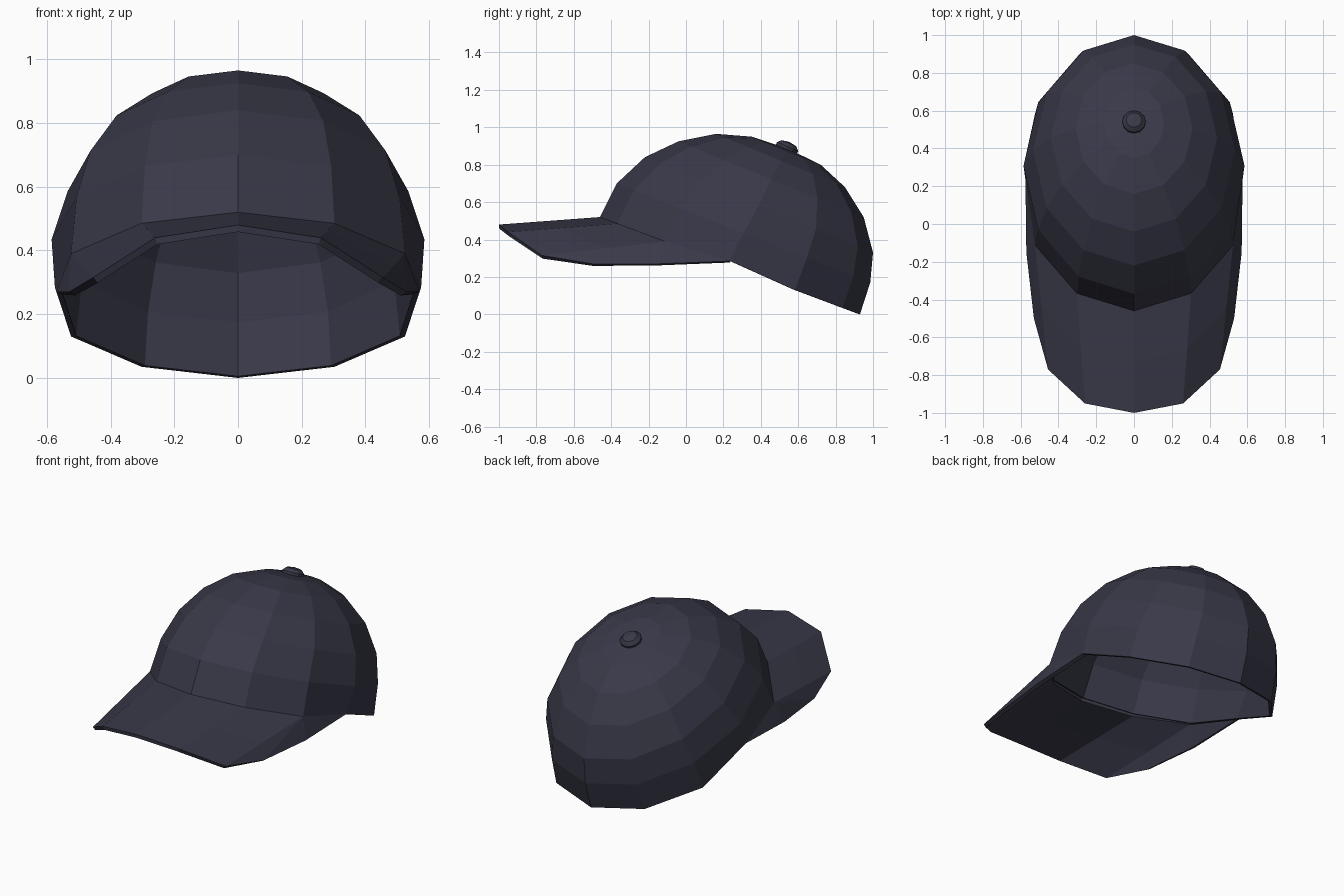
import bpy, bmesh
from math import sin, cos, pi, radians
from mathutils import Matrix, Vector

if "Cube" in bpy.data.objects:
    bpy.data.objects.remove(bpy.data.objects["Cube"])

navy = bpy.data.materials.new("navy_cloth")
navy.diffuse_color = (0.04, 0.04, 0.065, 1)
navy.use_nodes = True
navy.node_tree.nodes["Principled BSDF"].inputs["Base Color"].default_value = navy.diffuse_color


def finish(bm, name, thickness=0):
    bmesh.ops.recalc_face_normals(bm, faces=bm.faces)
    me = bpy.data.meshes.new(name)
    bm.to_mesh(me)
    bm.free()
    me.materials.append(navy)
    ob = bpy.data.objects.new(name, me)
    bpy.context.collection.objects.link(ob)
    if thickness:
        mod = ob.modifiers.new("thickness", "SOLIDIFY")
        mod.thickness = thickness
        mod.offset = -1
    return ob


def loft(bm, rings, pole):
    # skin a stack of rings and close the last one with a fan
    n = len(rings[0])
    for a, b in zip(rings, rings[1:]):
        for i in range(n):
            j = (i + 1) % n
            bm.faces.new((a[i], a[j], b[j], b[i]))
    for i in range(n):
        bm.faces.new((rings[-1][i], rings[-1][(i + 1) % n], pole))


# Crown: 12-sided tilted rings given as (front y, front z, back y, back z, half width)
SECTIONS = [
    (-0.46, 0.52, 0.93, 0.00, 0.605),
    (-0.37, 0.70, 0.985, 0.17, 0.585),
    (-0.22, 0.84, 1.00, 0.33, 0.535),
    (-0.04, 0.925, 0.95, 0.52, 0.44),
    (0.16, 0.965, 0.85, 0.68, 0.31),
    (0.35, 0.95, 0.72, 0.80, 0.16),
]


def ring_point(section, k):
    fy, fz, by, bz, rx = section
    a = k * pi / 6
    t = (1 - cos(a)) / 2
    p = Vector((rx * sin(a), fy + (by - fy) * t, fz + (bz - fz) * t))
    if section is SECTIONS[0] and k in (3, 9):   # rim pinched at the sides
        p.x *= 0.95
        p.z += 0.025
    return p


bm = bmesh.new()
rings = [[bm.verts.new(ring_point(s, k)) for k in range(12)] for s in SECTIONS]
loft(bm, rings, bm.verts.new((0, 0.545, 0.885)))
finish(bm, "crown", 0.018)

# Brim: half outline fanned from the front rim, then mirrored
bm = bmesh.new()
rim = [bm.verts.new(ring_point(SECTIONS[0], k)) for k in range(4)]
edge = [bm.verts.new(p) for p in (
    (0, -1.0, 0.48), (0.26, -0.95, 0.44), (0.455, -0.77, 0.315),
    (0.53, -0.5, 0.27), (0.57, -0.15, 0.27))]
middle = [bm.verts.new(r.co.lerp(e.co, 0.5)) for r, e in zip(rim[:3], edge)]
for i in range(2):
    bm.faces.new((rim[i], middle[i], middle[i + 1], rim[i + 1]))
    bm.faces.new((middle[i], edge[i], edge[i + 1], middle[i + 1]))
bm.faces.new((middle[2], edge[2], edge[3]))
bm.faces.new((rim[2], middle[2], edge[3]))
bm.faces.new((rim[2], edge[3], edge[4]))
bm.faces.new((rim[2], edge[4], rim[3]))
bmesh.ops.mirror(bm, geom=bm.verts[:] + bm.edges[:] + bm.faces[:],
                 axis="X", merge_dist=0.0005)
bmesh.ops.recalc_face_normals(bm, faces=bm.faces)
bm.faces.ensure_lookup_table()
if bm.faces[0].normal.z < 0:
    bmesh.ops.reverse_faces(bm, faces=bm.faces)
me = bpy.data.meshes.new("brim")
bm.to_mesh(me)
bm.free()
me.materials.append(navy)
brim = bpy.data.objects.new("brim", me)
bpy.context.collection.objects.link(brim)
mod = brim.modifiers.new("thickness", "SOLIDIFY")
mod.thickness = 0.022
mod.offset = -1

# Button: small domed disc on the crown's pole
bm = bmesh.new()
rings = [[bm.verts.new((r * sin(k * pi / 6), r * cos(k * pi / 6), z)) for k in range(12)]
         for r, z in ((0.06, -0.02), (0.062, 0.02), (0.042, 0.04))]
loft(bm, rings, bm.verts.new((0, 0, 0.047)))
bm.faces.new(rings[0])
bm.transform(Matrix.Translation((0, 0.535, 0.878)) @ Matrix.Rotation(radians(-23), 4, "X"))
finish(bm, "top_button")
